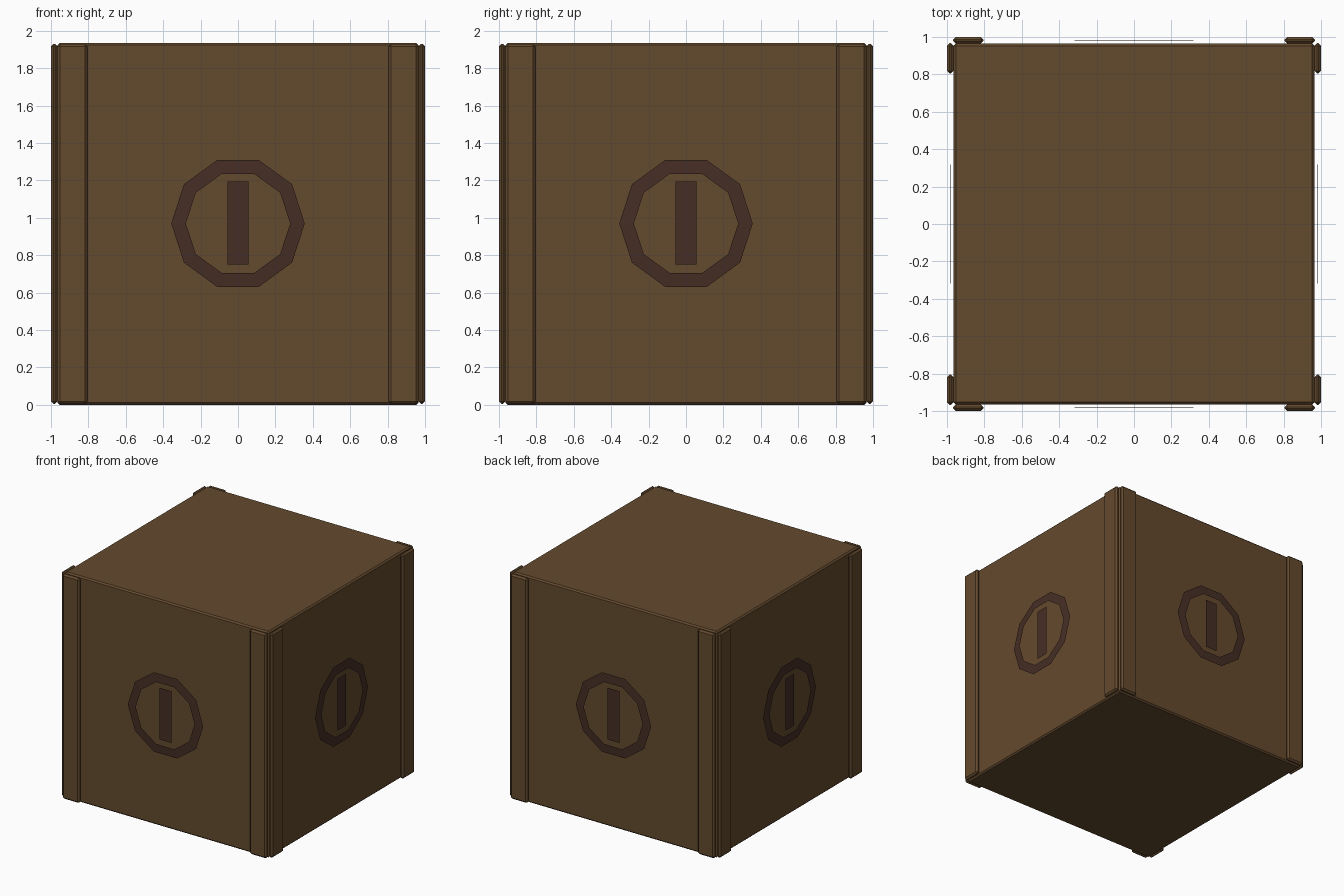
import bpy, bmesh, math
from mathutils import Matrix, Vector

if "Cube" in bpy.data.objects:
    bpy.data.objects.remove(bpy.data.objects["Cube"])


def material(name, rgb):
    m = bpy.data.materials.new(name)
    m.diffuse_color = (*rgb, 1)
    m.use_nodes = True
    m.node_tree.nodes["Principled BSDF"].inputs["Base Color"].default_value = m.diffuse_color
    return m


wood = material("brown wood", (0.127, 0.068, 0.027))
dark = material("dark brown paint", (0.060, 0.027, 0.018))
H = 1.935   # crate height
C = 0.965   # crate half width


def finish(name, bm, mat):
    mesh = bpy.data.meshes.new(name)
    bm.to_mesh(mesh)
    bm.free()
    mesh.materials.append(mat)
    ob = bpy.data.objects.new(name, mesh)
    bpy.context.collection.objects.link(ob)
    return ob


def chamfered_box(name, lo, hi, width, turn, mat):
    lo, hi = Vector(lo), Vector(hi)
    bm = bmesh.new()
    bmesh.ops.create_cube(bm, size=1)
    bmesh.ops.scale(bm, vec=hi - lo, verts=bm.verts)
    bmesh.ops.translate(bm, vec=(lo + hi) / 2, verts=bm.verts)
    bmesh.ops.bevel(bm, geom=bm.edges[:], offset=width, segments=1, affect='EDGES')
    bmesh.ops.transform(bm, matrix=turn, verts=bm.verts)
    return finish(name, bm, mat)


# Crate body
chamfered_box("crate_body", (-C, -C, 0), (C, C, H), 0.012, Matrix(), wood)

for i, side in enumerate(("front", "right", "back", "left")):
    turn = Matrix.Rotation(i * math.pi / 2, 4, 'Z')

    # Two corner battens per side
    for x0, x1, end in ((-0.967, -0.805, "a"), (0.805, 0.967, "b")):
        chamfered_box(f"{side}_batten_{end}", (x0, -1.0, 0.005), (x1, -C, 1.93),
                      0.014, turn, wood)

    # Ten-sided painted ring, slightly coned, standing just off the panel
    bm = bmesh.new()
    loops = []
    for r, y in ((0.357, -0.980), (0.279, -0.985)):
        loops.append([bm.verts.new((r * math.cos(a), y, 0.97 + r * math.sin(a)))
                      for a in (k * math.tau / 10 for k in range(10))])
    outer, inner = loops
    for k in range(10):
        n = (k + 1) % 10
        bm.faces.new((outer[k], outer[n], inner[n], inner[k]))
    bmesh.ops.transform(bm, matrix=turn, verts=bm.verts)
    finish(f"{side}_ring", bm, dark)

    # Upright painted bar inside the ring
    bm = bmesh.new()
    bm.faces.new([bm.verts.new((x, -0.982, z)) for x, z in
                  ((-0.057, 0.75), (0.057, 0.75), (0.057, 1.193), (-0.057, 1.193))])
    bmesh.ops.transform(bm, matrix=turn, verts=bm.verts)
    finish(f"{side}_bar", bm, dark)
